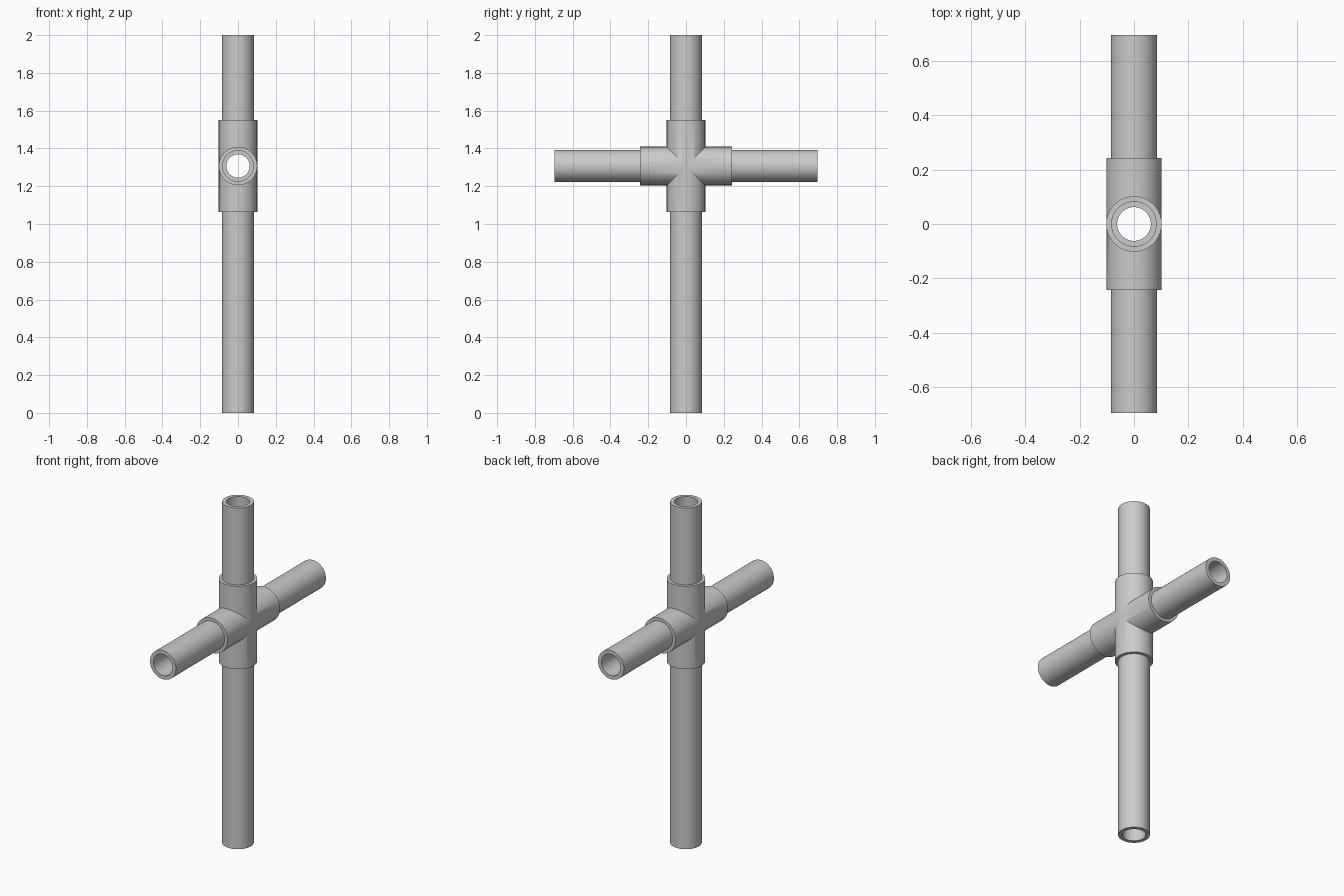
import bpy, bmesh
from math import cos, sin, tau, pi, radians
from mathutils import Matrix

if "Cube" in bpy.data.objects:
    bpy.data.objects.remove(bpy.data.objects["Cube"])

SEG = 64
R_PIPE, R_BORE, R_FIT = 0.084, 0.062, 0.102
FIT_LEN, STOP = 0.243, 0.12
HUB = Matrix.Translation((0, 0, 1.307))


def add_rings(bm, rings, mat, closed):
    """Skin rings of (radius, height); height None gives a mitred end at z = |y|."""
    loops = []
    for r, h in rings:
        loop = []
        for i in range(SEG):
            a = tau * i / SEG
            x, y = r * cos(a), r * sin(a)
            loop.append(bm.verts.new(mat @ Matrix.Translation((x, y, abs(y) if h is None else h)).translation))
        loops.append(loop)
    pairs = list(zip(loops, loops[1:]))
    if closed:
        pairs.append((loops[-1], loops[0]))
    for p, q in pairs:
        for i in range(SEG):
            j = (i + 1) % SEG
            bm.faces.new((p[i], p[j], q[j], q[i]))


def finish(name, bm):
    bmesh.ops.remove_doubles(bm, verts=bm.verts, dist=1e-5)
    bmesh.ops.recalc_face_normals(bm, faces=bm.faces)
    mesh = bpy.data.meshes.new(name)
    bm.to_mesh(mesh)
    bm.free()
    ob = bpy.data.objects.new(name, mesh)
    bpy.context.collection.objects.link(ob)
    bpy.ops.object.select_all(action='DESELECT')
    ob.select_set(True)
    bpy.context.view_layer.objects.active = ob
    bpy.ops.object.shade_smooth_by_angle(angle=radians(30))


# Cross fitting: four mitred socket arms, welded along the seams
bm = bmesh.new()
for k in range(4):
    add_rings(bm, [(R_FIT, None), (R_FIT, FIT_LEN), (R_PIPE, FIT_LEN),
                   (R_PIPE, STOP), (R_BORE, STOP), (R_BORE, None)],
              HUB @ Matrix.Rotation(k * pi / 2, 4, 'X'), False)
finish("cross_fitting", bm)

# Four hollow pipes seated in the sockets
for k, (name, end) in enumerate([("upper_pipe", 0.693), ("front_pipe", 0.695),
                                 ("lower_pipe", 1.307), ("back_pipe", 0.695)]):
    bm = bmesh.new()
    add_rings(bm, [(R_PIPE, STOP), (R_PIPE, end), (R_BORE, end), (R_BORE, STOP)],
              HUB @ Matrix.Rotation(k * pi / 2, 4, 'X'), True)
    finish(name, bm)
